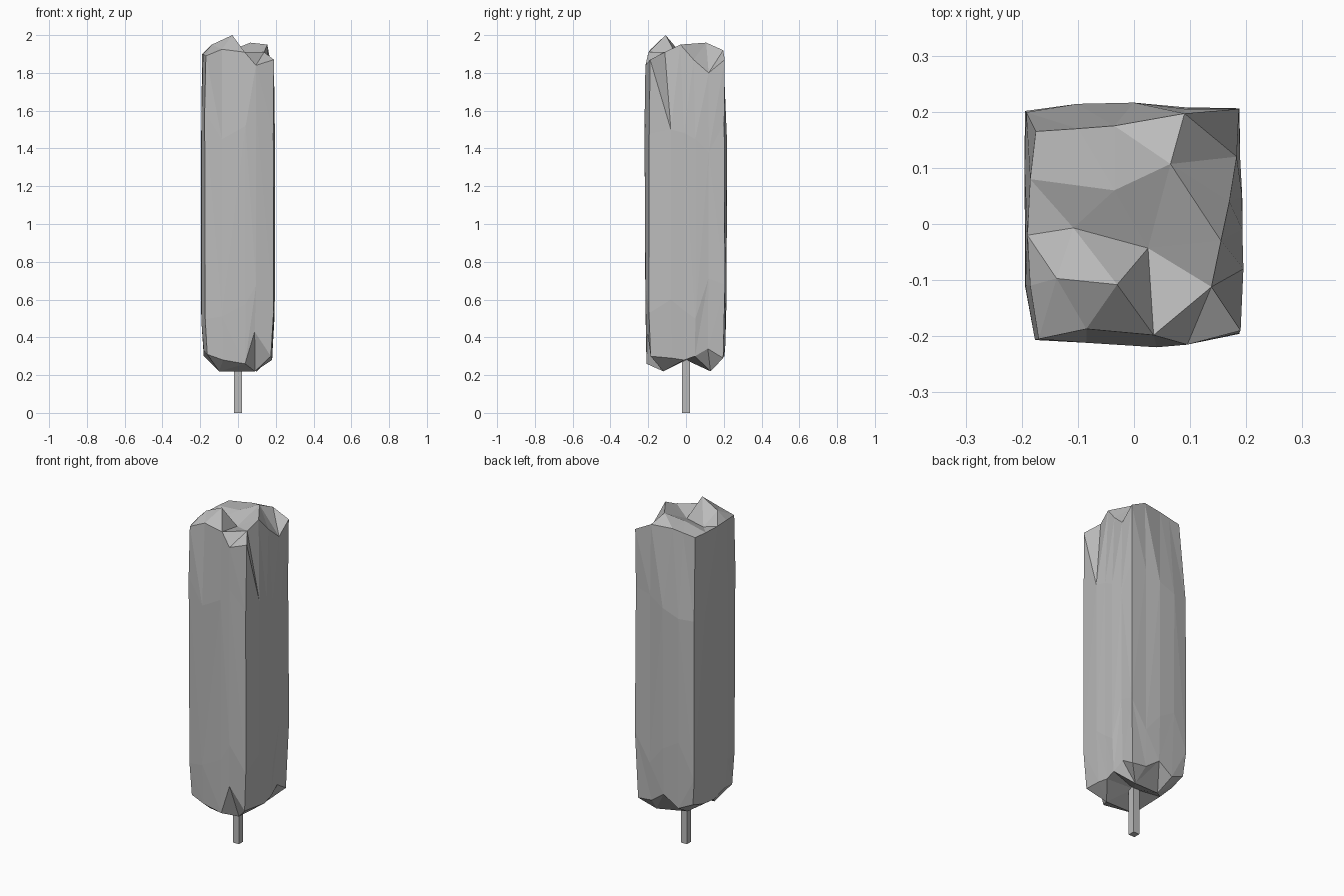
import bpy
import bmesh
import random
from mathutils import Vector
from mathutils.geometry import delaunay_2d_cdt

random.seed(4)

default_cube = bpy.data.objects.get("Cube")
if default_cube:
    bpy.data.objects.remove(default_cube, do_unlink=True)


def flat_material(name, value):
    material = bpy.data.materials.new(name)
    material.use_nodes = True
    colour = (value, value, value, 1)
    material.diffuse_color = colour
    material.node_tree.nodes["Principled BSDF"].inputs["Base Color"].default_value = colour
    return material


def add_object(name, bm, material):
    bmesh.ops.recalc_face_normals(bm, faces=bm.faces)
    mesh = bpy.data.meshes.new(name)
    bm.to_mesh(mesh)
    bm.free()
    mesh.materials.append(material)
    obj = bpy.data.objects.new(name, mesh)
    bpy.context.collection.objects.link(obj)
    return obj


def add_ring(bm, points):
    return [bm.verts.new(point) for point in points]


def bridge(bm, lower, upper):
    """Join two rings with triangles, splitting each quad along its outward fold."""
    count = len(lower)
    for i in range(count):
        a, b = lower[i], lower[(i + 1) % count]
        c, d = upper[(i + 1) % count], upper[i]
        first = ((a.co + c.co) / 2).xy.length
        second = ((b.co + d.co) / 2).xy.length
        if first >= second:
            triangles = (a, b, c), (a, c, d)
        else:
            triangles = (a, b, d), (b, c, d)
        for triangle in triangles:
            bm.faces.new(triangle)


def fill_crumpled(bm, rim, inner_points):
    """Triangulate a rim and the loose points inside it as a crumpled cap."""
    verts = rim + add_ring(bm, inner_points)
    flat = [vert.co.xy for vert in verts]
    result = delaunay_2d_cdt(flat, [], [list(range(len(rim)))], 1, 0.00001)
    faces, origins = result[2], result[3]
    for face in faces:
        bm.faces.new([verts[origins[index][0]] for index in face])


# Rounded-square plan of the clipped foliage, anticlockwise from front left
plan = [
    (-.175, -.205), (-.085, -.212), (.04, -.218), (.095, -.213), (.187, -.195),
    (.195, -.08), (.193, -.01), (.195, .05), (.188, .12),
    (.187, .205), (.09, .207), (0, .217), (-.1, .212), (-.193, .2),
    (-.195, .1), (-.195, 0), (-.195, -.11),
]

# Uneven upper rim, with a fold in the right side
top_rim = [
    (-.17, -.205, 1.89), (-.085, -.187, 1.925), (.035, -.198, 1.91),
    (.095, -.215, 1.84), (.19, -.19, 1.87), (.138, -.112, 1.91),
    (.155, -.03, 1.95), (.17, .04, 1.87), (.183, .12, 1.8),
    (.187, .205, 1.87), (.09, .197, 1.92), (-.035, .175, 1.92),
    (-.1, .17, 1.91), (-.175, .165, 1.9), (-.185, .08, 1.9),
    (-.19, -.02, 1.9), (-.185, -.11, 1.9),
]
top_peaks = [
    (.065, .107, 1.96), (-.035, .06, 1.92), (-.108, -.007, 1.88),
    (.025, -.043, 1.88), (-.03, -.108, 2), (-.138, -.097, 1.95),
]

# Lower rim follows the plan, with raised notches
bottom_heights = [.31, .28, .26, .43, .3, .29, .28, .3, .34, .29, .3, .36, .3, .34, .31, .3, .33]
bottom_peaks = [
    (-.1, -.12, .22), (.09, -.12, .22), (.1, .13, .22), (-.08, .1, .24), (0, 0, .28),
]

# Foliage column
leaf_grey = flat_material("foliage grey", .5)
bm = bmesh.new()
bottom = add_ring(bm, [(x * .93, y * .96, z) for (x, y), z in zip(plan, bottom_heights)])
rings = [bottom]
for height in (.6, 1.5):
    points = []
    for index, (x, y) in enumerate(plan):
        fold = index == 5
        swell = 1 if fold else random.uniform(.985, 1.01)
        lift = 0 if fold else random.uniform(-.13, .13)
        points.append(Vector((x * swell, y * swell, height + lift)))
    rings.append(add_ring(bm, points))
top = add_ring(bm, top_rim)
rings.append(top)
for lower, upper in zip(rings, rings[1:]):
    bridge(bm, lower, upper)
fill_crumpled(bm, top, top_peaks)
fill_crumpled(bm, bottom, bottom_peaks)
add_object("foliage_column", bm, leaf_grey)

# Slim square trunk, reaching up into the foliage
bm = bmesh.new()
bmesh.ops.create_cube(bm, size=1)
bmesh.ops.scale(bm, vec=(.04, .04, .4), verts=bm.verts)
bmesh.ops.translate(bm, vec=(0, 0, .2), verts=bm.verts)
add_object("trunk", bm, leaf_grey)
